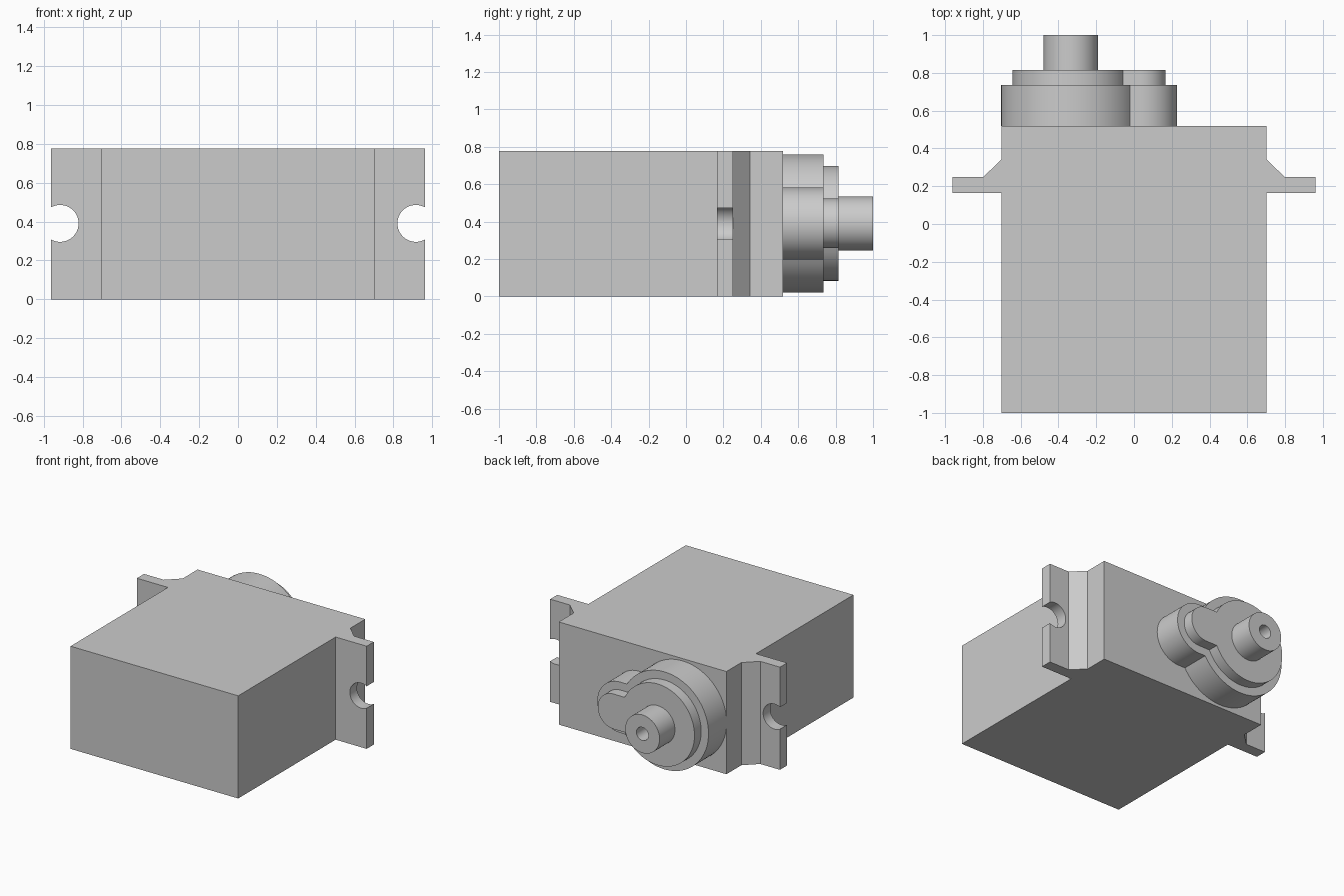
import bpy, bmesh
from math import sin, cos, pi, asin
from mathutils import Vector

cube = bpy.data.objects.get("Cube")
if cube:
    bpy.data.objects.remove(cube, do_unlink=True)

HEIGHT = 0.777
MID = HEIGHT / 2 + 0.002
SHAFT_X, PINION_X = -0.335, 0.035

grey = bpy.data.materials.new("plain_grey")
grey.use_nodes = True
COLOUR = (0.6, 0.6, 0.6, 1)
grey.diffuse_color = COLOUR
grey.node_tree.nodes["Principled BSDF"].inputs["Base Color"].default_value = COLOUR


def prism(name, outline, direction):
    """Extrude a closed 3D outline along a direction."""
    bm = bmesh.new()
    face = bm.faces.new([bm.verts.new(p) for p in outline])
    grown = bmesh.ops.extrude_face_region(bm, geom=[face], use_keep_orig=True)
    moved = [v for v in grown["geom"] if isinstance(v, bmesh.types.BMVert)]
    bmesh.ops.translate(bm, verts=moved, vec=Vector(direction))
    bmesh.ops.recalc_face_normals(bm, faces=bm.faces)
    mesh = bpy.data.meshes.new(name)
    bm.to_mesh(mesh)
    bm.free()
    obj = bpy.data.objects.new(name, mesh)
    bpy.context.collection.objects.link(obj)
    mesh.materials.append(grey)
    return obj


def arc(x, radius, start, end, steps):
    """Points of an arc about (x, MID) in the x-z plane."""
    angles = [start + (end - start) * i / steps for i in range(steps + 1)]
    return [(x + radius * cos(a), MID + radius * sin(a)) for a in angles]


def along_y(name, points, y0, y1):
    return prism(name, [(x, y0, z) for x, z in points], (0, y1 - y0, 0))


def disc(name, x, radius, y0, y1, steps=64):
    return along_y(name, arc(x, radius, 0, 2 * pi, steps)[:-1], y0, y1)


def keyhole(name, big, small, y0, y1):
    """Round boss joined to a straight-sided, round-ended lobe."""
    a = asin(small / big)
    points = arc(SHAFT_X, big, a, 2 * pi - a, 72)
    points += arc(PINION_X, small, -pi / 2, pi / 2, 36)
    return along_y(name, points, y0, y1)


def select_only(obj):
    bpy.ops.object.select_all(action="DESELECT")
    obj.select_set(True)
    bpy.context.view_layer.objects.active = obj


def cut(obj, cutter):
    mod = obj.modifiers.new("cut", "BOOLEAN")
    mod.operation, mod.solver, mod.object = "DIFFERENCE", "EXACT", cutter
    select_only(obj)
    bpy.ops.object.modifier_apply(modifier=mod.name)
    bpy.data.objects.remove(cutter, do_unlink=True)


# Case with gusseted mounting ears, one outline mirrored in x
half = [(0.702, -1), (0.702, 0.165), (0.962, 0.165), (0.962, 0.25),
        (0.797, 0.25), (0.702, 0.341), (0.702, 0.519)]
outline = half + [(-x, y) for x, y in reversed(half)]
case = prism("case", [(x, y, 0) for x, y in outline], (0, 0, HEIGHT))

# Open screw notches in both ears
for side in (-1, 1):
    cut(case, disc("notch_cutter", side * 0.916, 0.095, 0.1, 0.3))

# Stepped gear housing on the back
lower = keyhole("gear_housing_lower", 0.369, 0.1925, 0.519, 0.736)
upper = keyhole("gear_housing_upper", 0.3075, 0.1325, 0.736, 0.816)

# Output shaft with a screw hole
shaft = disc("output_shaft", SHAFT_X, 0.144, 0.816, 1)
cut(shaft, disc("screw_hole_cutter", SHAFT_X, 0.05, 0.83, 1.1, 32))

for obj in (case, lower, upper, shaft):
    select_only(obj)
    bpy.ops.object.shade_smooth_by_angle(angle=pi / 6)
